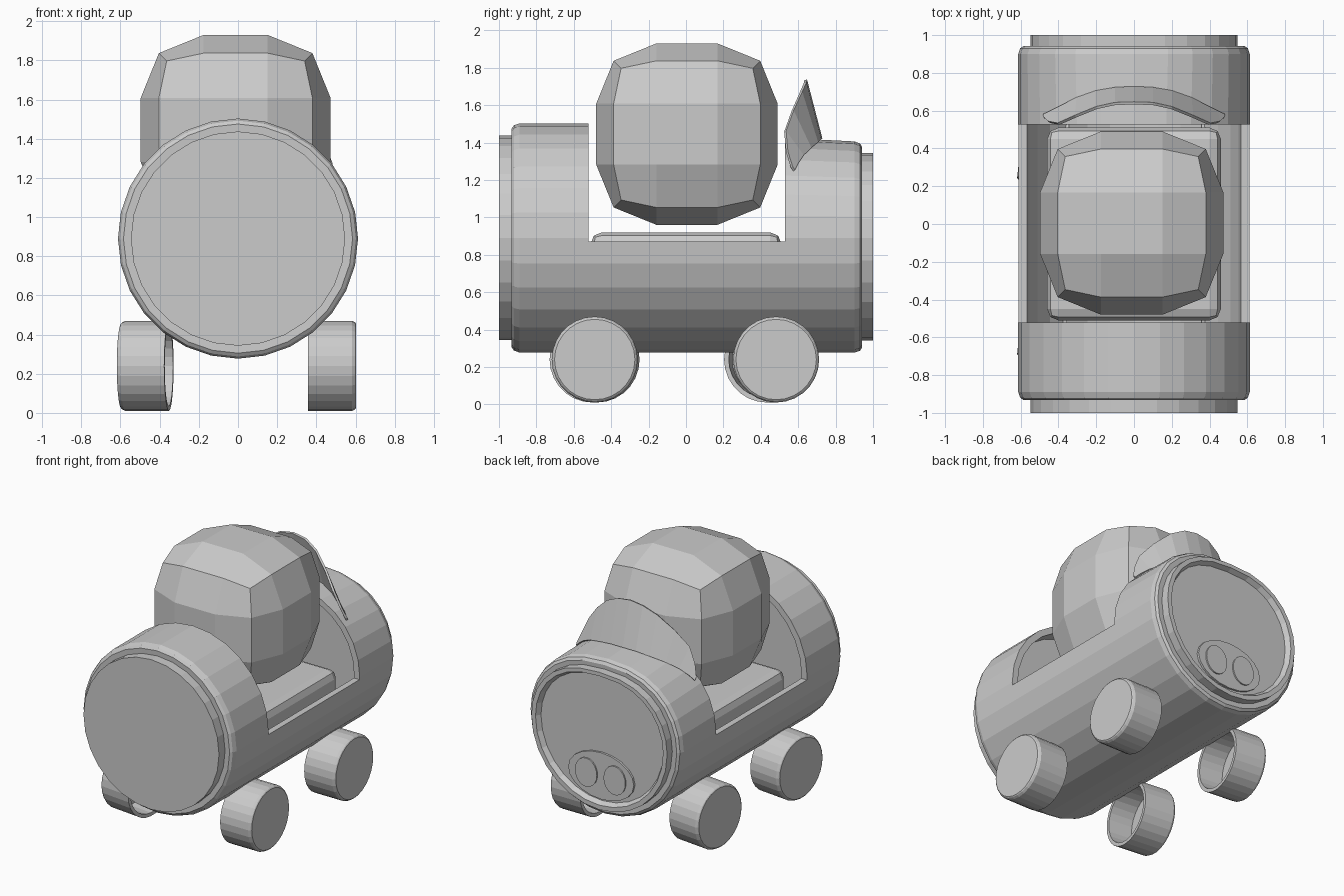
import bpy, bmesh, math
from mathutils import Matrix, Vector

if "Cube" in bpy.data.objects:
    bpy.data.objects.remove(bpy.data.objects["Cube"])

CZ, N = 0.89, 28


def finish(bm, name):
    bmesh.ops.recalc_face_normals(bm, faces=bm.faces)
    me = bpy.data.meshes.new(name)
    bm.to_mesh(me)
    bm.free()
    ob = bpy.data.objects.new(name, me)
    bpy.context.collection.objects.link(ob)
    return ob


def ring(y, r, flat):
    """Barrel section; flat in 0..1 squashes the upper half and squares it."""
    pts = []
    for i in range(N):
        a = 2 * math.pi * i / N
        c, s = math.cos(a), math.sin(a)
        if s > 0:
            c = math.copysign(abs(c) ** (1 - 0.2 * flat), c)
            s = s * (1 - 0.17 * flat)
        pts.append((r * c, y, CZ + r * s))
    return pts


def loft(rings, name):
    bm = bmesh.new()
    rows = [[bm.verts.new(p) for p in rg] for rg in rings]
    for a, b in zip(rows, rows[1:]):
        n = len(a)
        for i in range(n):
            bm.faces.new((a[i], a[(i + 1) % n], b[(i + 1) % n], b[i]))
    bm.faces.new(rows[0])
    bm.faces.new(rows[-1])
    return finish(bm, name)


def box(name, x, y, z, bevel=0.0):
    bm = bmesh.new()
    bmesh.ops.create_cube(bm, size=1)
    for v in bm.verts:
        for k, (lo, hi) in enumerate((x, y, z)):
            v.co[k] = lo if v.co[k] < 0 else hi
    if bevel:
        bmesh.ops.bevel(bm, geom=bm.edges[:], offset=bevel, segments=2,
                        profile=0.5, affect='EDGES')
    return finish(bm, name)


def cut(ob, cutter):
    m = ob.modifiers.new("cut", 'BOOLEAN')
    m.operation, m.solver, m.object = 'DIFFERENCE', 'EXACT', cutter
    cutter.hide_render = True
    cutter.hide_set(True)


# barrel body with stepped round front and flattened, recessed back
body = loft([ring(*s) for s in (
    (-1.0, 0.547, 0), (-0.93, 0.547, 0), (-0.932, 0.585, 0), (-0.92, 0.602, 0),
    (-0.89, 0.613, 0), (-0.52, 0.613, 0), (0.53, 0.613, 0.75), (0.90, 0.613, 0.93),
    (0.93, 0.603, 0.95), (0.942, 0.585, 1), (0.94, 0.548, 1), (1.0, 0.548, 1),
    (1.0, 0.515, 1), (0.965, 0.495, 1))], "body")
opening = box("opening_cutter", (-1, 1), (-0.522, 0.528), (0.87, 2))
hollow = loft([ring(-0.63, 0.568, 0), ring(-0.52, 0.568, 0),
               ring(0.53, 0.568, 0.75), ring(0.64, 0.568, 0.8)], "hollow_cutter")
cut(body, opening)
cut(body, hollow)

# seat pad in the opening
box("seat_pad", (-0.46, 0.46), (-0.51, 0.51), (0.58, 0.92), 0.06)

# faceted rounded block: 3 x 3 faces per side
bm = bmesh.new()
bmesh.ops.create_cube(bm, size=2)
bmesh.ops.subdivide_edges(bm, edges=bm.edges[:], cuts=2, use_grid_fill=True)
for v in bm.verts:
    big = sum(abs(c) > 0.9 for c in v.co)
    out = {1: 0.485, 2: 0.392, 3: 0.352}[big]
    v.co = Vector([math.copysign(out if abs(c) > 0.9 else 0.163, c) for c in v.co])
    v.co += Vector((-0.012, 0.005, 1.445))
finish(bm, "rounded_block")

# curved windshield
top = [(0, .64, 1.735), (.1, .637, 1.72), (.2, .615, 1.67), (.31, .57, 1.57),
       (.40, .53, 1.46), (.45, .54, 1.35), (.478, .565, 1.27)]
low = [(0, .722, 1.42), (.1, .717, 1.417), (.2, .70, 1.40), (.3, .665, 1.37),
       (.38, .625, 1.33), (.44, .595, 1.285), (.475, .578, 1.25)]
bm = bmesh.new()
rows = []
for pts in (top, low):
    full = [(-x, y, z) for x, y, z in pts[:0:-1]] + pts
    rows.append([bm.verts.new(p) for p in full])
for i in range(len(rows[0]) - 1):
    bm.faces.new((rows[0][i], rows[0][i + 1], rows[1][i + 1], rows[1][i]))
shield = finish(bm, "windshield")
m = shield.modifiers.new("thickness", 'SOLIDIFY')
m.thickness, m.offset = 0.015, 0


def plate(name, x, z, rx, rz, y0, y1, n=20):
    """Oval plate lying on the back face."""
    loft([[(x + rx * math.cos(2 * math.pi * i / n), y,
            z + rz * math.sin(2 * math.pi * i / n)) for i in range(n)]
          for y in (y0, y1)], name)


# oval panel with two round discs on the back
plate("back_oval", 0, 0.58, 0.265, 0.17, 0.955, 0.98)
for sx, side in ((-1, "left"), (1, "right")):
    plate("back_disc_" + side, sx * 0.115, 0.58, 0.088, 0.105, 0.97, 0.99)


def wheel(name, x, y, turn, sx):
    """Cup-shaped wheel: closed outside, open inside."""
    prof = [(0.125, 0.215), (0.12, 0.222), (0.105, 0.23), (-0.12, 0.23),
            (-0.12, 0.205), (0.06, 0.205)]
    n = 28
    ob = loft([[(sx * px, r * math.cos(2 * math.pi * i / n),
                 r * math.sin(2 * math.pi * i / n)) for i in range(n)]
               for px, r in prof], name)
    ob.data.transform(Matrix.Translation((x, y, 0.24)) @
                      Matrix.Rotation(math.radians(turn), 4, 'Z'))


# wheels, the left pair slightly turned
wheel("wheel_front_right", 0.478, -0.488, 0, 1)
wheel("wheel_back_right", 0.478, 0.482, 0, 1)
wheel("wheel_front_left", -0.472, -0.488, -6, -1)
wheel("wheel_back_left", -0.472, 0.445, -6, -1)
